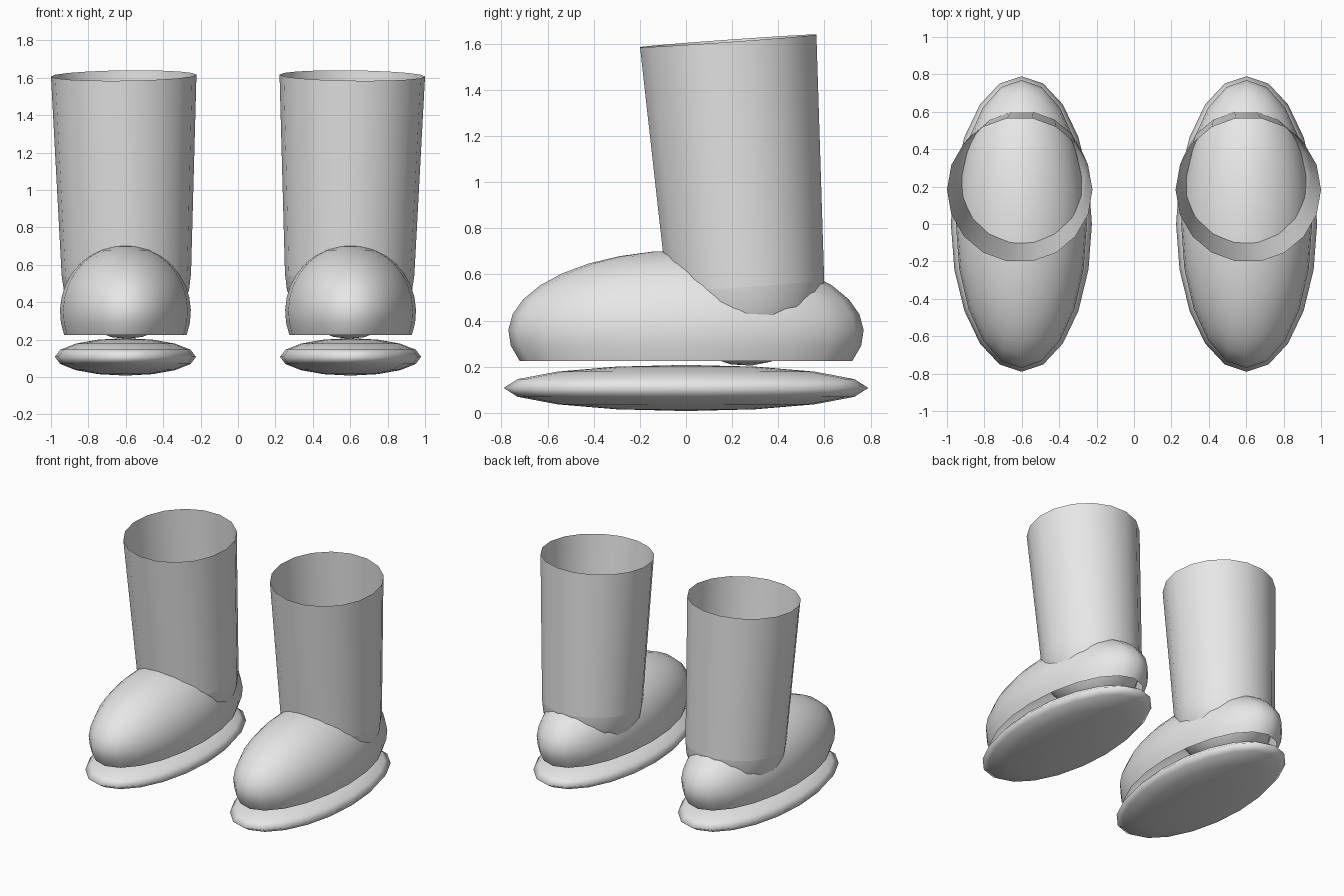
import bpy, math
from mathutils import Vector, Matrix

if "Cube" in bpy.data.objects:
    bpy.data.objects.remove(bpy.data.objects["Cube"])

grey = bpy.data.materials.new("light_grey")
grey.diffuse_color = (0.8, 0.8, 0.8, 1)
grey.use_nodes = True
grey.node_tree.nodes["Principled BSDF"].inputs["Base Color"].default_value = grey.diffuse_color


def lathe(name, profile, segs, matrix):
    """Revolve (radius, height) points about z; radius 0 makes a pole."""
    verts, faces, rows = [], [], []
    for r, z in profile:
        n = 1 if r < 1e-6 else segs
        rows.append(list(range(len(verts), len(verts) + n)))
        for i in range(n):
            a = 2 * math.pi * i / segs
            verts.append(matrix @ Vector((r * math.cos(a), r * math.sin(a), z)))
    for lo, hi in zip(rows, rows[1:]):
        for i in range(segs):
            j = (i + 1) % segs
            ring = [lo[i % len(lo)], lo[j % len(lo)],
                    hi[j % len(hi)], hi[i % len(hi)]]
            faces.append(list(dict.fromkeys(ring)))
    mesh = bpy.data.meshes.new(name)
    mesh.from_pydata(verts, [], faces)
    mesh.materials.append(grey)
    mesh.shade_smooth()
    obj = bpy.data.objects.new(name, mesh)
    bpy.context.collection.objects.link(obj)
    return obj


def arc(start, end, steps):
    """Unit circle profile between two latitudes in degrees, bottom to top."""
    pts = []
    for i in range(steps + 1):
        a = math.radians(start + (end - start) * i / steps)
        pts.append((math.cos(a), math.sin(a)))
    return pts


def place(x, y, z, sx, sy, sz):
    return Matrix.Translation((x, y, z)) @ Matrix.Diagonal((sx, sy, sz, 1))


for side, label in ((-1, "left"), (1, "right")):
    # Flattened sole
    lathe(label + "_sole", arc(-90, 90, 8), 20,
          place(side * 0.602, 0, 0.108, 0.377, 0.79, 0.1))

    # Rounded foot, open underneath
    lathe(label + "_foot", arc(-20.6, 90, 10), 20,
          place(side * 0.602, 0, 0.35, 0.35, 0.77, 0.355))

    # Leaning, flared shaft with open top
    bottom = Vector((side * 0.597, 0.259, 0.55))
    top = Vector((side * 0.611, 0.183, 1.612))
    axis = top - bottom
    tilt = Vector((0, 0, 1)).rotation_difference(axis).to_matrix().to_4x4()
    frame = Matrix.Translation(bottom) @ tilt
    lathe(label + "_shaft", [(0.346, 0), (0.389, axis.length)], 18, frame)

    # Round ankle closing the shaft inside the foot
    lathe(label + "_ankle", [(0.346 * r, 0.346 * z) for r, z in arc(-90, 0, 6)],
          18, frame)
